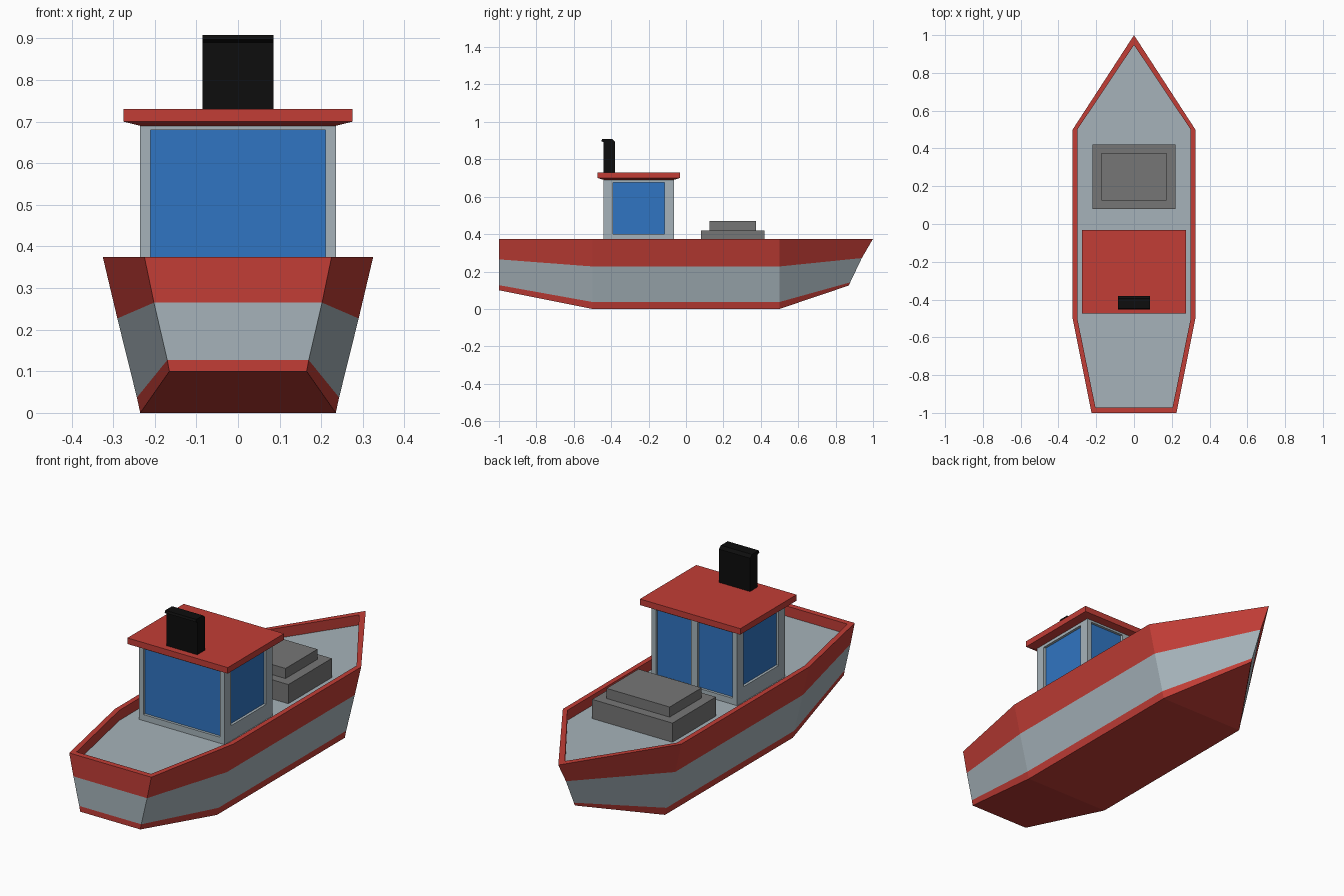
import bpy
import bmesh

cube = bpy.data.objects.get("Cube")
if cube:
    bpy.data.objects.remove(cube, do_unlink=True)


def material(name, rgb):
    mat = bpy.data.materials.new(name)
    mat.use_nodes = True
    mat.diffuse_color = (*rgb, 1)
    mat.node_tree.nodes["Principled BSDF"].inputs["Base Color"].default_value = (*rgb, 1)
    return mat


RED = material("red paint", (0.54, 0.047, 0.037))
GREY = material("pale grey paint", (0.38, 0.45, 0.49))
BLUE = material("blue glass", (0.03, 0.178, 0.54))
HATCH = material("dark grey", (0.18, 0.18, 0.18))
BLACK = material("black", (0.004, 0.004, 0.004))


def finish(name, bm, mats):
    bmesh.ops.recalc_face_normals(bm, faces=bm.faces)
    mesh = bpy.data.meshes.new(name)
    bm.to_mesh(mesh)
    bm.free()
    for mat in mats:
        mesh.materials.append(mat)
    obj = bpy.data.objects.new(name, mesh)
    bpy.context.collection.objects.link(obj)
    return obj


def loft(name, rings, mats, bands=None, caps=None):
    """Skin stacked rings; bands gives a material slot per band, caps the end polygons."""
    bm = bmesh.new()
    rows = [[bm.verts.new(p) for p in ring] for ring in rings]
    n = len(rows[0])
    for k, (a, b) in enumerate(zip(rows, rows[1:])):
        for i in range(n):
            j = (i + 1) % n
            face = bm.faces.new((a[i], a[j], b[j], b[i]))
            face.material_index = bands[k] if bands else 0
    for row, slot in ((rows[0], 0), (rows[-1], len(mats) - 1)):
        for poly in caps or [range(n)]:
            bm.faces.new([row[i] for i in poly]).material_index = slot
    return finish(name, bm, mats)


def rect(x0, x1, y0, y1, z):
    return [(x0, y0, z), (x1, y0, z), (x1, y1, z), (x0, y1, z)]


def box(name, x, y, z, mat):
    return loft(name, [rect(*x, *y, z[0]), rect(*x, *y, z[1])], [mat])


# Hull: seven-sided rings from keel to rim, then down inside to the deck
def hull_ring(stern_w, stern_y, stern_z, mid_w, mid_z, bow_y, bow_z):
    return [(-stern_w, stern_y, stern_z), (stern_w, stern_y, stern_z),
            (mid_w, -0.5, mid_z), (mid_w, 0.5, mid_z), (0, bow_y, bow_z),
            (-mid_w, 0.5, mid_z), (-mid_w, -0.5, mid_z)]


RIM, DECK = 0.375, 0.325
loft("hull", [
    hull_ring(0.165, -1, 0.10, 0.235, 0, 0.87, 0.125),
    hull_ring(0.17, -1, 0.127, 0.243, 0.037, 0.878, 0.142),
    hull_ring(0.202, -1, 0.265, 0.29, 0.227, 0.94, 0.272),
    hull_ring(0.225, -1, RIM, 0.325, RIM, 1, RIM),
    hull_ring(0.204, -0.972, RIM, 0.3, RIM, 0.948, RIM),
    hull_ring(0.204, -0.972, DECK, 0.3, DECK, 0.948, DECK),
], [RED, GREY], bands=[0, 1, 0, 0, 0],
    caps=[(0, 1, 2, 6), (6, 2, 3, 5), (5, 3, 4)])

# Cabin: glass core behind a frame of posts, sills and headers
W, BACK, FRONT, TOP = 0.235, -0.44, -0.065, 0.69
box("cabin_glass", (-0.222, 0.222), (BACK + 0.013, FRONT - 0.013), (DECK, TOP), BLUE)
for side, s in (("right", -1), ("left", 1)):
    outer = sorted((s * 0.21, s * W))
    box(side + "_rear_post", outer, (BACK, BACK + 0.05), (DECK, TOP), GREY)
    box(side + "_front_post", outer, (FRONT - 0.05, FRONT), (DECK, TOP), GREY)
    box(side + "_sill", outer, (BACK + 0.05, FRONT - 0.05), (DECK, 0.4), GREY)
    box(side + "_header", outer, (BACK + 0.05, FRONT - 0.05), (0.675, TOP), GREY)
for end, y in (("rear", (BACK, BACK + 0.025)), ("front", (FRONT - 0.025, FRONT))):
    box(end + "_sill", (-0.21, 0.21), y, (DECK, 0.355), GREY)
    box(end + "_header", (-0.21, 0.21), y, (0.68, TOP), GREY)
box("front_window_post", (-0.018, 0.018), (FRONT - 0.025, FRONT), (0.355, 0.68), GREY)

# Roof with a bevelled underside
loft("roof", [rect(-W, W, BACK, FRONT, TOP),
              rect(-0.275, 0.275, -0.473, -0.032, 0.70),
              rect(-0.275, 0.275, -0.473, -0.032, 0.73)], [RED])

# Funnel: side profile extruded across the boat, with a raked lip
profile = [(-0.44, 0.73), (-0.44, 0.89), (-0.453, 0.897), (-0.448, 0.908),
           (-0.395, 0.908), (-0.38, 0.895), (-0.38, 0.73)]
loft("funnel", [[(x, y, z) for y, z in profile] for x in (-0.085, 0.085)], [BLACK])

# Stepped cargo hatch
box("hatch_base", (-0.22, 0.22), (0.08, 0.42), (DECK, 0.42), HATCH)
box("hatch_lid", (-0.173, 0.173), (0.125, 0.375), (0.42, 0.47), HATCH)
